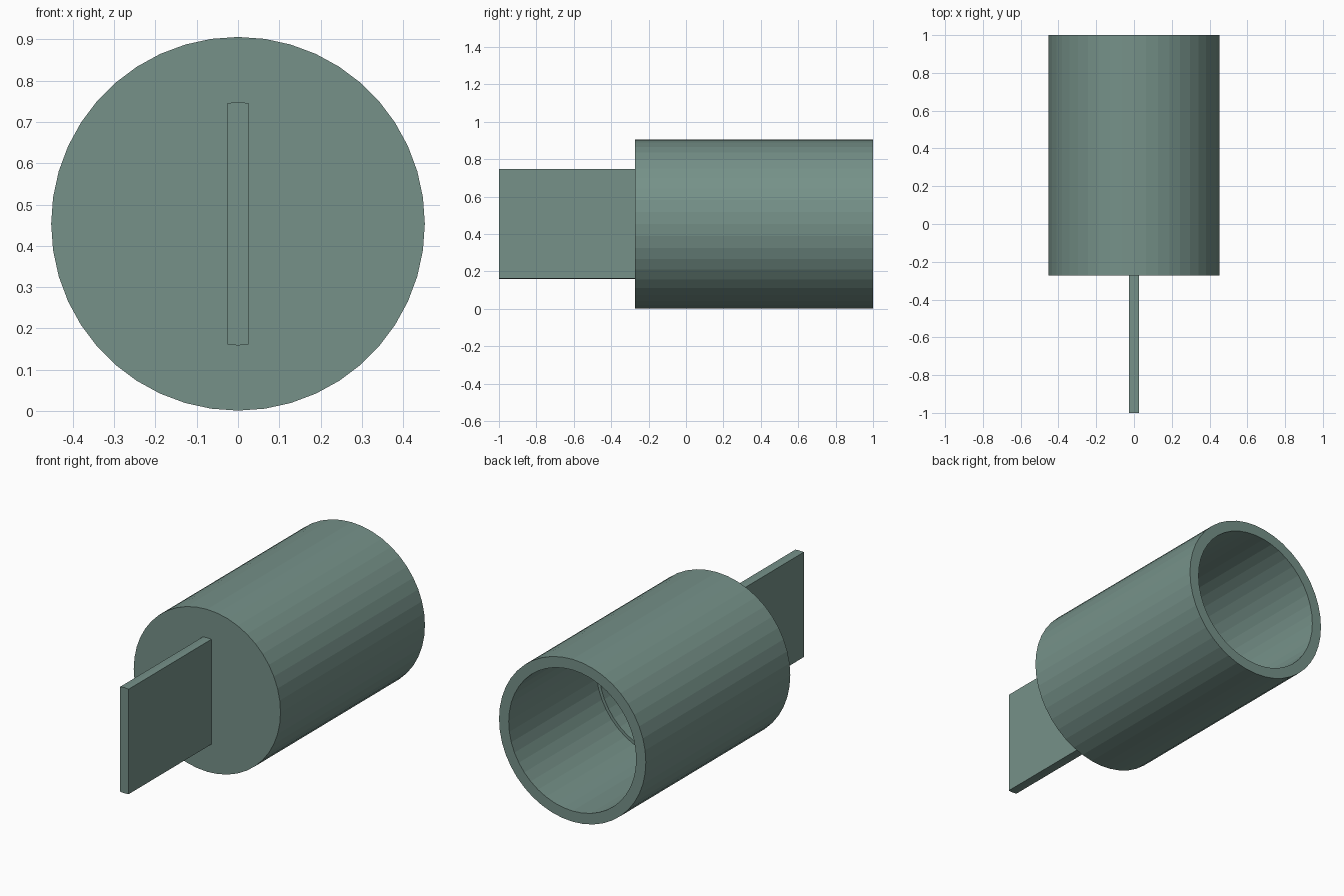
import bpy, bmesh, math

if "Cube" in bpy.data.objects:
    bpy.data.objects.remove(bpy.data.objects["Cube"])

SIDES = 44
AXIS_Z = 0.4535

# Dark grey-green finish
green = bpy.data.materials.new("grey_green")
green.diffuse_color = (0.18, 0.285, 0.25, 1.0)
green.use_nodes = True
green.node_tree.nodes["Principled BSDF"].inputs["Base Color"].default_value = green.diffuse_color


def finish(name, bm):
    bmesh.ops.remove_doubles(bm, verts=bm.verts, dist=1e-5)
    bmesh.ops.recalc_face_normals(bm, faces=bm.faces)
    mesh = bpy.data.meshes.new(name)
    bm.to_mesh(mesh)
    bm.free()
    mesh.materials.append(green)
    obj = bpy.data.objects.new(name, mesh)
    obj.location.z = AXIS_Z
    bpy.context.collection.objects.link(obj)
    return obj


def lathe_y(name, profile):
    """Revolve (radius, y) points around the y axis, with capped ends."""
    bm = bmesh.new()
    rings = []
    for r, y in profile:
        rings.append([bm.verts.new((r * math.sin(2 * math.pi * i / SIDES), y,
                                    r * math.cos(2 * math.pi * i / SIDES)))
                      for i in range(SIDES)])
    for a, b in zip(rings, rings[1:]):
        for i in range(SIDES):
            j = (i + 1) % SIDES
            bm.faces.new((a[i], a[j], b[j], b[i]))
    bm.faces.new(rings[0])
    bm.faces.new(rings[-1])
    return finish(name, bm)


# Socket: closed front, open back, bore with a narrow step partway in
lathe_y("socket", [(0.4525, -0.272), (0.4525, 1.0), (0.393, 1.0),
                   (0.393, 0.23), (0.376, 0.23), (0.376, -0.20)])

# Flat tang with slightly crowned top and bottom edges
bm = bmesh.new()
w, side, crown = 0.026, 0.2925, 0.2945
outline = [(-w, -side), (0, -crown), (w, -side), (w, side), (0, crown), (-w, side)]
face = bm.faces.new([bm.verts.new((x, -1.0, z)) for x, z in outline])
ext = bmesh.ops.extrude_face_region(bm, geom=[face], use_keep_orig=True)
verts = [v for v in ext["geom"] if isinstance(v, bmesh.types.BMVert)]
bmesh.ops.translate(bm, verts=verts, vec=(0, 0.728, 0))
finish("tang", bm)
